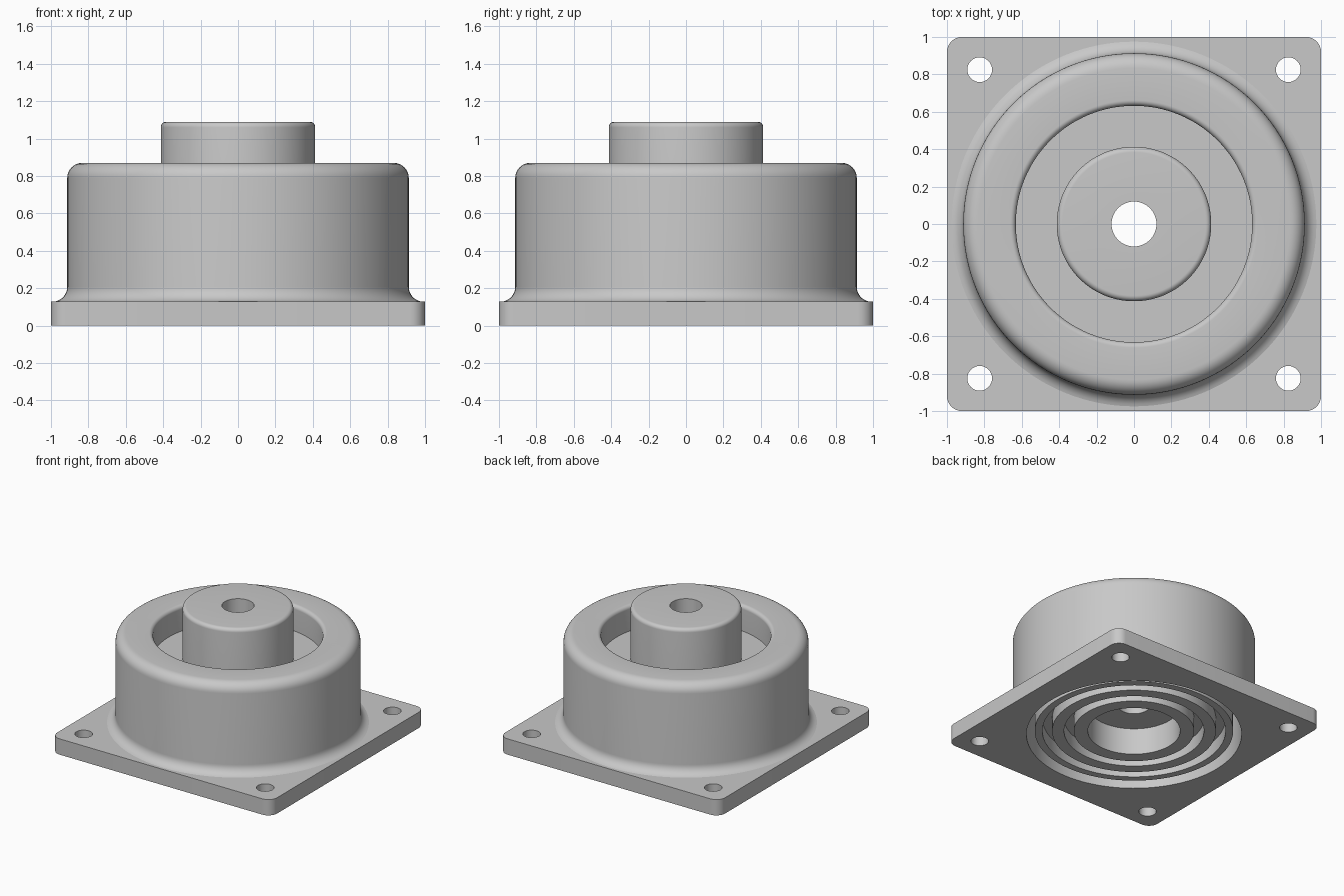
import bpy, bmesh, math
from math import sin, cos, pi, radians

cube = bpy.data.objects.get("Cube")
if cube:
    bpy.data.objects.remove(cube)

grey = bpy.data.materials.new("plain grey")
grey.use_nodes = True
tone = (0.58, 0.58, 0.58, 1)
grey.diffuse_color = tone
grey.node_tree.nodes["Principled BSDF"].inputs["Base Color"].default_value = tone


def finish(obj):
    """Smooth the round surfaces and keep the edges sharp."""
    bpy.ops.object.select_all(action='DESELECT')
    obj.select_set(True)
    bpy.context.view_layer.objects.active = obj
    bpy.ops.object.shade_smooth_by_angle(angle=radians(30))


def arc(cx, cy, r, start, end, steps=8):
    angles = [radians(start + (end - start) * i / steps) for i in range(steps + 1)]
    return [(cx + r * cos(a), cy + r * sin(a)) for a in angles]


def revolve(name, profile, segments=128):
    """Spin a closed (radius, height) profile around z."""
    bm = bmesh.new()
    rings = []
    for s in range(segments):
        a = 2 * pi * s / segments
        rings.append([bm.verts.new((r * cos(a), r * sin(a), z)) for r, z in profile])
    n = len(profile)
    for s in range(segments):
        a, b = rings[s], rings[(s + 1) % segments]
        for i in range(n):
            j = (i + 1) % n
            bm.faces.new((a[i], b[i], b[j], a[j]))
    bmesh.ops.recalc_face_normals(bm, faces=bm.faces)
    mesh = bpy.data.meshes.new(name)
    bm.to_mesh(mesh)
    bm.free()
    mesh.materials.append(grey)
    obj = bpy.data.objects.new(name, mesh)
    bpy.context.collection.objects.link(obj)
    finish(obj)


def base_plate(height=0.13, corner=0.08, hole_at=0.825):
    """Rounded square with a wide opening and four bolt holes."""
    outline = []
    c = 1 - corner
    for k, (sx, sy) in enumerate([(1, 1), (-1, 1), (-1, -1), (1, -1)]):
        outline += arc(sx * c, sy * c, corner, 90 * k, 90 * k + 90)
    loops = [outline, arc(0, 0, 0.81, 0, 360, 128)[:-1]]
    for sx in (-1, 1):
        for sy in (-1, 1):
            loops.append(arc(sx * hole_at, sy * hole_at, 0.066, 0, 360, 32)[:-1])
    curve = bpy.data.curves.new("base_plate", 'CURVE')
    curve.dimensions = '2D'
    curve.fill_mode = 'BOTH'
    curve.extrude = height / 2
    for loop in loops:
        spline = curve.splines.new('POLY')
        spline.points.add(len(loop) - 1)
        for point, (x, y) in zip(spline.points, loop):
            point.co = (x, y, 0, 1)
        spline.use_cyclic_u = True
    curve.materials.append(grey)
    obj = bpy.data.objects.new("base_plate", curve)
    bpy.context.collection.objects.link(obj)
    obj.location.z = height / 2
    bpy.ops.object.select_all(action='DESELECT')
    obj.select_set(True)
    bpy.context.view_layer.objects.active = obj
    bpy.ops.object.convert(target='MESH')
    obj = bpy.context.view_layer.objects.active
    bm = bmesh.new()
    bm.from_mesh(obj.data)
    bmesh.ops.remove_doubles(bm, verts=bm.verts, dist=0.0005)
    bmesh.ops.recalc_face_normals(bm, faces=bm.faces)
    bm.to_mesh(obj.data)
    bm.free()
    finish(obj)


base_plate()

# Housing: flared foot, round shoulder, rounded lip, straight inner wall
housing = arc(0.993, 0.208, 0.08, 257, 180)
housing += arc(0.833, 0.79, 0.08, 0, 90)
housing += arc(0.662, 0.84, 0.03, 90, 180)
housing += [(0.632, 0.6), (0.81, 0.6), (0.81, 0.128)]
revolve("housing", housing)

# Central boss: bolt hole above, wide bore below
boss = [(0.12, 0.25), (0.12, 1.09)]
boss += arc(0.383, 1.06, 0.03, 90, 0)
boss += [(0.413, 0.14), (0.453, 0.14), (0.453, 0.03), (0.348, 0.03), (0.348, 0.25)]
revolve("boss", boss)

# Elastic ring between boss and housing, with concentric grooves below
elastic = [(0.4, 0.66), (0.747, 0.66)]
for outer, inner in [(0.747, 0.69), (0.617, 0.527)]:
    elastic += [(outer, 0.03), (inner, 0.03), (inner, 0.14)]
    if inner > 0.6:
        elastic.append((0.617, 0.14))
elastic.append((0.4, 0.14))
revolve("elastic_ring", elastic)
